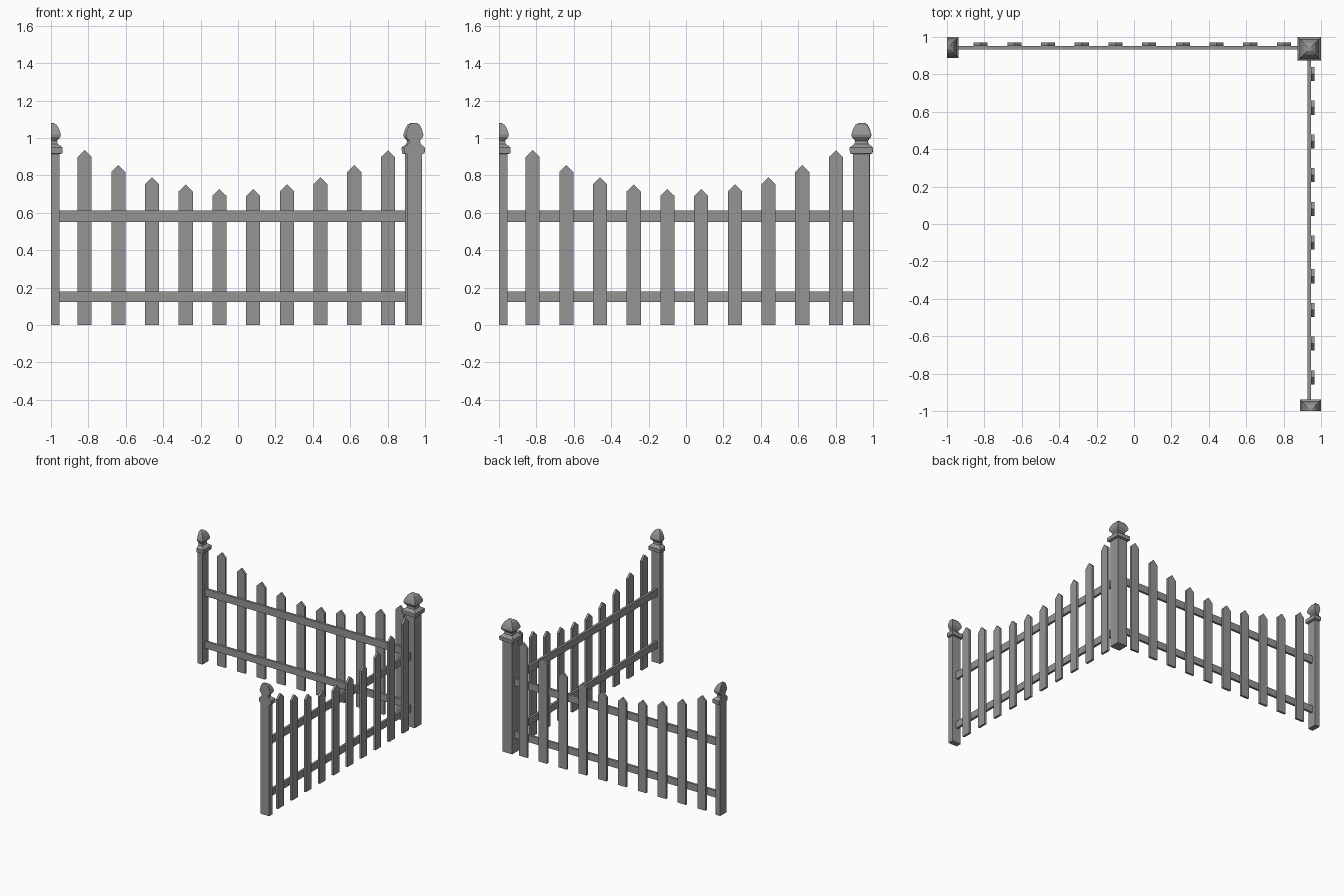
import bpy, bmesh

if "Cube" in bpy.data.objects:
    bpy.data.objects.remove(bpy.data.objects["Cube"])

# Dark grey paint
PAINT = bpy.data.materials.new("dark_grey")
PAINT.diffuse_color = (0.3, 0.3, 0.3, 1)
PAINT.use_nodes = True
PAINT.node_tree.nodes["Principled BSDF"].inputs["Base Color"].default_value = PAINT.diffuse_color

# Post profile: (half width, height), square in section
PROFILE = [(0.045, 0), (0.045, 0.913), (0.061, 0.918), (0.062, 0.948),
           (0.052, 0.957), (0.036, 0.968), (0.033, 0.985), (0.050, 1.005),
           (0.053, 1.018), (0.044, 1.046), (0.031, 1.07), (0.013, 1.081)]


def make(name, rings):
    """Closed solid lofted through rings of points."""
    bm = bmesh.new()
    loops = [[bm.verts.new(p) for p in r] for r in rings]
    n = len(loops[0])
    for a, b in zip(loops, loops[1:]):
        for i in range(n):
            j = (i + 1) % n
            bm.faces.new((a[i], a[j], b[j], b[i]))
    bm.faces.new(loops[0][::-1])
    bm.faces.new(loops[-1])
    bmesh.ops.recalc_face_normals(bm, faces=bm.faces)
    me = bpy.data.meshes.new(name)
    bm.to_mesh(me)
    bm.free()
    me.materials.append(PAINT)
    ob = bpy.data.objects.new(name, me)
    bpy.context.collection.objects.link(ob)
    return ob


def post(name, place, cu, cv, half=False, sv=1.0):
    """Turned square post; a half post is cut flat at cu."""
    rings = []
    for r, z in PROFILE:
        u0, u1 = cu - (0 if half else r), cu + r
        v0, v1 = cv - r * sv, cv + r * sv
        rings.append([place(u, v, z) for u, v in
                      ((u0, v0), (u1, v0), (u1, v1), (u0, v1))])
    make(name, rings)


def fence_side(label, place, rail_v):
    """u runs along the fence, v points outward."""
    post(label + "_end_post", place, -1.0, 0.944, True, 0.89)
    # Rails
    for part, z0, z1 in (("lower", 0.123, 0.18), ("upper", 0.552, 0.612)):
        make(f"{label}_{part}_rail",
             [[place(u, v, z) for v, z in
               ((rail_v, z0), (rail_v + 0.019, z0),
                (rail_v + 0.019, z1), (rail_v, z1))] for u in (-0.957, 0.892)])
    # Pointed pickets with a dipping top line
    tops = [0.935, 0.855, 0.79, 0.752, 0.727]
    for i, top in enumerate(tops + tops[::-1]):
        c, w, s = -0.82 + 0.1802 * i, 0.0375, top - 0.037
        outline = [(c - w, 0), (c + w, 0), (c + w, s), (c, top), (c - w, s)]
        make(f"{label}_picket_{i + 1}",
             [[place(u, v, z) for u, z in outline]
              for v in (rail_v + 0.019, rail_v + 0.037)])


def back(u, v, z):
    return (u, v, z)


def right(u, v, z):
    return (v, u, z)


fence_side("back", back, 0.934)
fence_side("right", right, 0.928)
post("corner_post", back, 0.937, 0.937)
